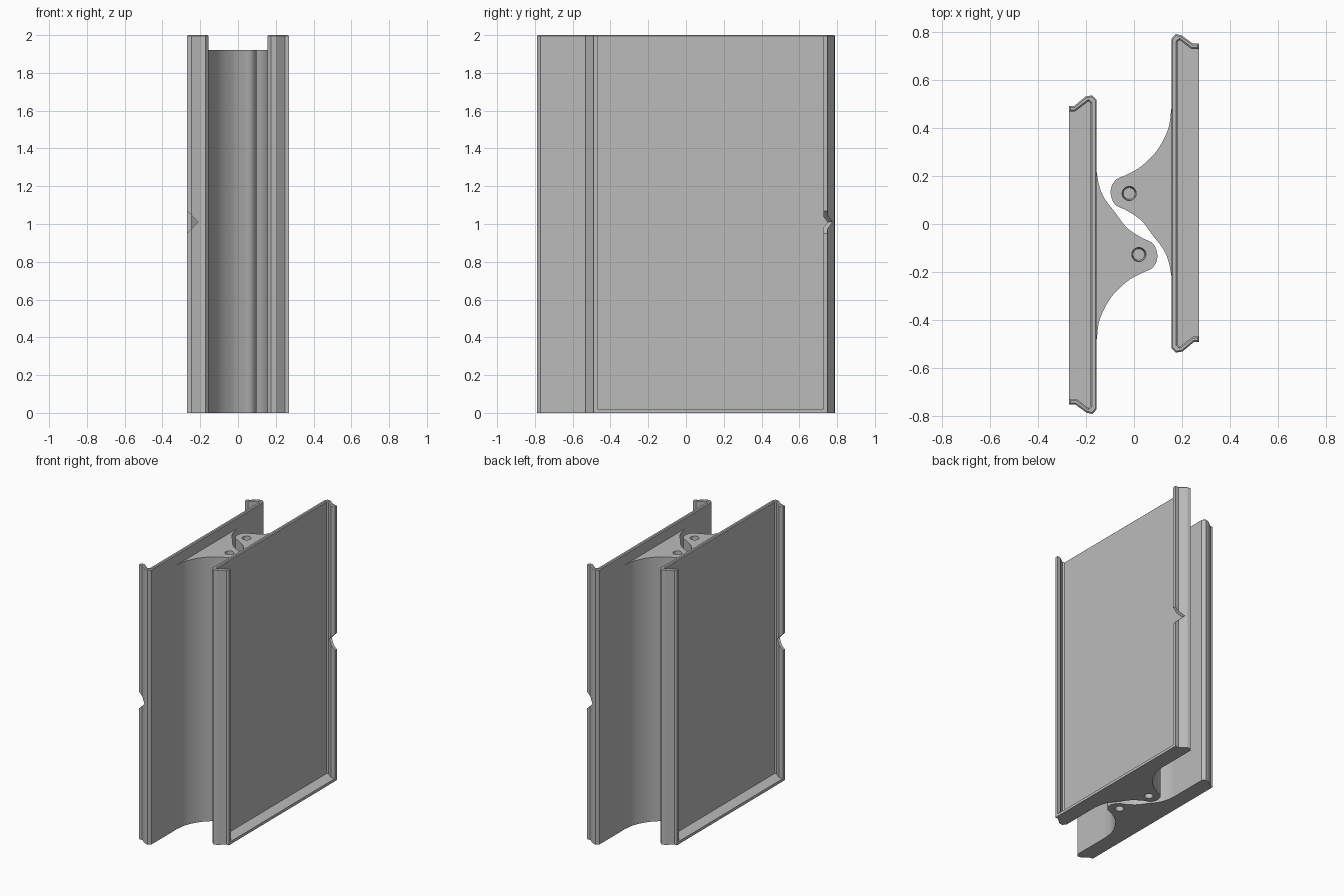
import bpy, bmesh, math
from mathutils import Vector

if "Cube" in bpy.data.objects:
    bpy.data.objects.remove(bpy.data.objects["Cube"])

grey = bpy.data.materials.new("plain grey")
grey.diffuse_color = (0.50, 0.50, 0.50, 1)
grey.use_nodes = True
grey.node_tree.nodes["Principled BSDF"].inputs["Base Color"].default_value = grey.diffuse_color

# Cross-section of one tray: outer skin, then inner skin
OUTER = [(0.27, -0.49), (0.25, -0.49), (0.202, -0.53), (0.175, -0.535), (0.155, -0.515),
         (0.155, 0.77), (0.173, 0.79), (0.197, 0.785), (0.245, 0.75), (0.27, 0.75)]
INNER = [(0.27, 0.727), (0.24, 0.727), (0.19, 0.765), (0.18, 0.757),
         (0.18, -0.502), (0.19, -0.51), (0.246, -0.468), (0.27, -0.468)]

# Hinge lobe: upper flank, round nose, inner curve, lower flank
LOBE = [(0.155, 0.48), (0.142, 0.395), (0.095, 0.305), (0.03, 0.24), (-0.03, 0.205),
        (-0.072, 0.186), (-0.094, 0.155), (-0.095, 0.115), (-0.075, 0.078), (-0.03, 0.056),
        (0.03, 0.015), (0.08, -0.05), (0.125, -0.11), (0.146, -0.165), (0.155, -0.215)]


def smooth_path(pts, steps=5):
    """Catmull-Rom curve through the points."""
    p = [Vector(q) for q in pts]
    p = [2 * p[0] - p[1]] + p + [2 * p[-1] - p[-2]]
    out = []
    for i in range(1, len(p) - 2):
        a, b, c, d = p[i - 1:i + 3]
        for k in range(steps):
            t = k / steps
            out.append(0.5 * (2 * b + (c - a) * t + (2 * a - 5 * b + 4 * c - d) * t * t
                              + (3 * b - a - 3 * c + d) * t ** 3))
    return [tuple(v) for v in out] + [pts[-1]]


def finish(name, bm, material=True):
    bmesh.ops.recalc_face_normals(bm, faces=bm.faces)
    me = bpy.data.meshes.new(name)
    bm.to_mesh(me)
    bm.free()
    ob = bpy.data.objects.new(name, me)
    bpy.context.collection.objects.link(ob)
    if material:
        me.materials.append(grey)
    else:
        ob.hide_render = True
        ob.hide_viewport = True
    return ob


def prism(pts, direction):
    """Solid made by sweeping a polygon along a straight direction."""
    bm = bmesh.new()
    f = bm.faces.new([bm.verts.new(p) for p in pts])
    r = bmesh.ops.extrude_face_region(bm, geom=[f], use_keep_orig=True)
    bmesh.ops.translate(bm, vec=direction,
                        verts=[v for v in r["geom"] if isinstance(v, bmesh.types.BMVert)])
    return bm


def cut(ob, cutter):
    m = ob.modifiers.new("cut", 'BOOLEAN')
    m.operation, m.solver, m.object = 'DIFFERENCE', 'EXACT', cutter


# Two identical halves, turned half way round from each other
for side, s in (("right", 1), ("left", -1)):
    def flat(pts, z=0):
        return [(s * x, s * y, z) for x, y in pts]

    # Tray with bent flanges and a softened top rim
    bm = prism(flat(OUTER + INNER), (0, 0, 2))
    rim = [e for e in bm.edges if all(v.co.z > 1.99 for v in e.verts)]
    bmesh.ops.bevel(bm, geom=rim, offset=0.006, segments=1, affect='EDGES')
    tray = finish(side + "_tray", bm)

    # Thumb notch in one flange
    notch = [(s * x, s * 0.68, z) for x, z in
             ((0.21, 1.01), (0.30, 1.10), (0.30, 0.92))]
    cut(tray, finish(side + "_notch_cutter", prism(notch, (0, s * 0.2, 0)), False))

    # Bottom lip closing the tray
    finish(side + "_bottom_lip", prism(flat(INNER), (0, 0, 0.02)))

    # Curved hinge lobe
    lobe = finish(side + "_hinge_lobe", prism(flat(smooth_path(LOBE)), (0, 0, 1.92)))

    # Blind pin holes in both ends of the lobe
    bm = bmesh.new()
    for z, r1, r2 in ((1.88, 0.024, 0.03), (0.04, 0.03, 0.024)):
        r = bmesh.ops.create_cone(bm, cap_ends=True, segments=32, radius1=r1, radius2=r2, depth=0.1)
        bmesh.ops.translate(bm, vec=(s * -0.02, s * 0.127, z), verts=r["verts"])
    cut(lobe, finish(side + "_pin_hole_cutter", bm, False))

    bpy.ops.object.select_all(action='DESELECT')
    lobe.select_set(True)
    bpy.context.view_layer.objects.active = lobe
    bpy.ops.object.shade_smooth_by_angle(angle=math.radians(30))
